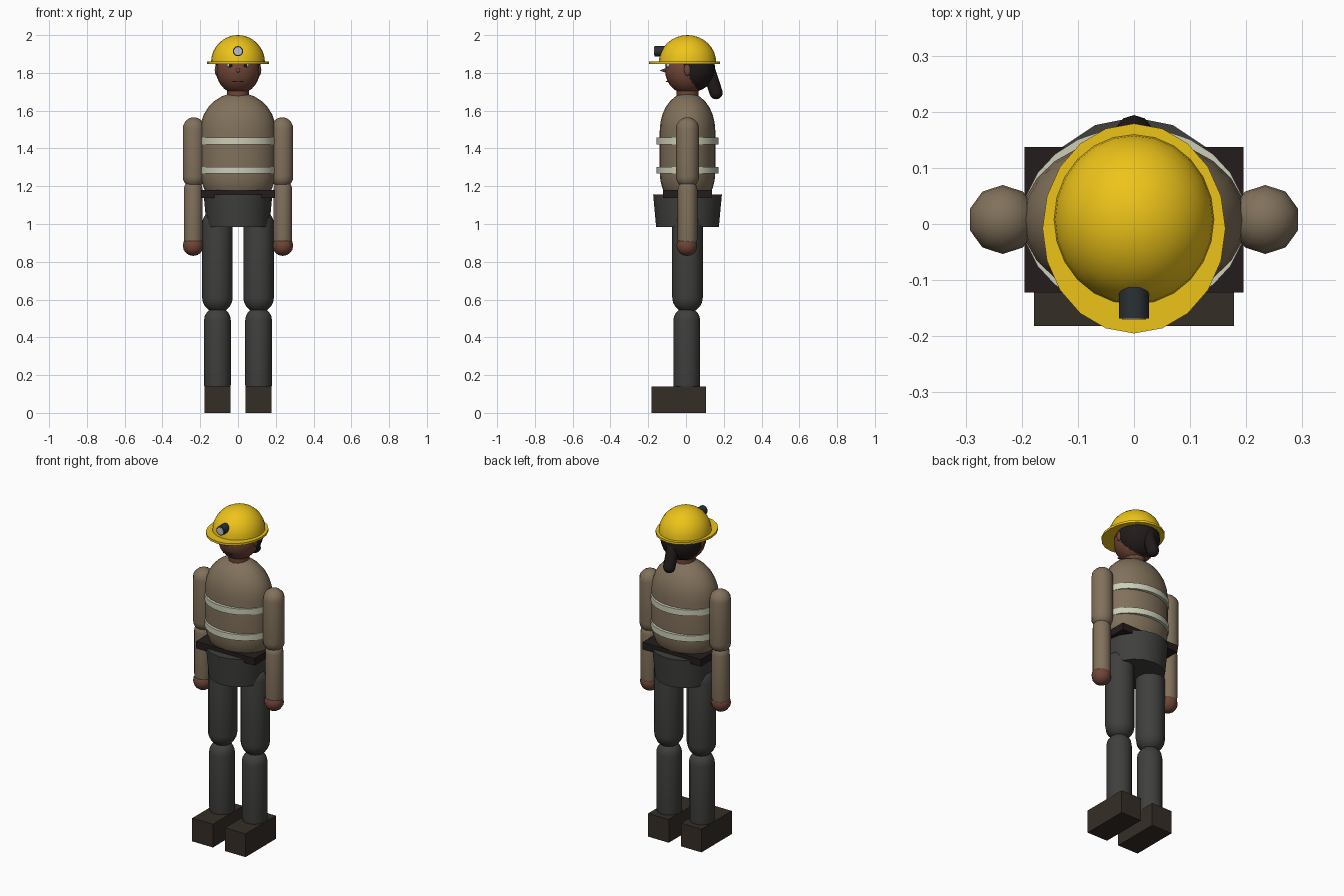
import bpy, bmesh, math
from mathutils import Vector, Matrix

if "Cube" in bpy.data.objects:
    bpy.data.objects.remove(bpy.data.objects["Cube"])

CY = 0.008  # body axis in y


def mat(name, r, g, b):
    m = bpy.data.materials.new(name)
    m.diffuse_color = (r, g, b, 1)
    m.use_nodes = True
    m.node_tree.nodes["Principled BSDF"].inputs["Base Color"].default_value = m.diffuse_color
    return m


SHIRT = mat("shirt", 0.22, 0.165, 0.105)
TROUSER = mat("trouser", 0.05, 0.05, 0.047)
BOOT = mat("boot_leather", 0.035, 0.027, 0.02)
BELT = mat("belt_leather", 0.018, 0.012, 0.012)
SKIN = mat("skin", 0.16, 0.06, 0.037)
LIP = mat("lip", 0.09, 0.025, 0.02)
HAIR = mat("hair", 0.015, 0.011, 0.01)
YELLOW = mat("helmet_yellow", 0.85, 0.55, 0.01)
STRIPE = mat("reflective", 0.6, 0.62, 0.48)
DARK = mat("lamp_body", 0.025, 0.03, 0.035)
GLASS = mat("lamp_glass", 0.5, 0.55, 0.6)
WHITE = mat("eye_white", 0.8, 0.8, 0.8)


def finish(bm, name, material, smooth=True):
    bmesh.ops.remove_doubles(bm, verts=bm.verts, dist=1e-5)
    bmesh.ops.recalc_face_normals(bm, faces=bm.faces)
    me = bpy.data.meshes.new(name)
    bm.to_mesh(me)
    bm.free()
    ob = bpy.data.objects.new(name, me)
    bpy.context.collection.objects.link(ob)
    me.materials.append(material)
    if smooth:
        bpy.ops.object.select_all(action='DESELECT')
        bpy.context.view_layer.objects.active = ob
        ob.select_set(True)
        bpy.ops.object.shade_smooth_by_angle(angle=math.radians(50))
    return ob


def lathe(name, profile, material, loc=(0, 0, 0), n=16, sx=1, sy=1, axis=(0, 0, 1)):
    """Revolve (radius, height) points, closing both ends."""
    bm = bmesh.new()
    rings = [[bm.verts.new((r * sx * math.cos(a), r * sy * math.sin(a), z))
              for a in (math.pi / 2 + math.tau * i / n for i in range(n))]
             for r, z in profile]
    for lo, hi in zip(rings, rings[1:]):
        for i in range(n):
            j = (i + 1) % n
            bm.faces.new((lo[i], lo[j], hi[j], hi[i]))
    for ring, (r, z) in ((rings[0], profile[0]), (rings[-1], profile[-1])):
        if r > 1e-4:
            bm.faces.new(ring)
    rot = Vector((0, 0, 1)).rotation_difference(Vector(axis)).to_matrix().to_4x4()
    bm.transform(Matrix.Translation(loc) @ rot)
    return finish(bm, name, material)


def capsule_profile(r, z0, z1, cap0=None, cap1=None, steps=5):
    """Rounded-end profile; cap0 and cap1 are the end heights."""
    cap0, cap1 = cap0 or r, cap1 or r
    q = [math.pi / 2 * i / steps for i in range(steps + 1)]
    low = [(r * math.sin(a), z0 + cap0 - cap0 * math.cos(a)) for a in q]
    high = [(r * math.cos(a), z1 - cap1 + cap1 * math.sin(a)) for a in q]
    return low + high


def ball(name, loc, size, material, n=16, steps=8):
    bm = bmesh.new()
    bmesh.ops.create_uvsphere(bm, u_segments=n, v_segments=steps, radius=1)
    bm.transform(Matrix.Translation(loc) @ Matrix.Diagonal((*size, 1)))
    return finish(bm, name, material)


def box(name, lo, hi, material):
    lo, hi = Vector(lo), Vector(hi)
    bm = bmesh.new()
    bmesh.ops.create_cube(bm, size=1)
    bm.transform(Matrix.Translation((lo + hi) / 2) @ Matrix.Diagonal((*(hi - lo), 1)))
    return finish(bm, name, material, False)


# limbs, boots and paired face parts
for side, s in (("left", 1), ("right", -1)):
    ax, lx = 0.234 * s, 0.109 * s
    lathe(side + "_upper_arm", capsule_profile(0.0615, 1.19, 1.565), SHIRT, (ax, CY, 0), 10)
    lathe(side + "_forearm", capsule_profile(0.052, 0.865, 1.235), SHIRT, (ax + 0.003 * s, CY, 0), 10)
    ball(side + "_hand", (ax + 0.003 * s, 0.005, 0.885), (0.055, 0.055, 0.054), SKIN, 12)
    lathe(side + "_thigh", capsule_profile(0.081, 0.53, 1.08), TROUSER, (lx, CY, 0), 12)
    lathe(side + "_shin", capsule_profile(0.071, 0.08, 0.56), TROUSER, (lx, 0.004, 0), 12)
    box(side + "_boot", (lx - 0.069, -0.182, 0), (lx + 0.069, 0.107, 0.14), BOOT)
    ball(side + "_ear", (0.11 * s, 0.008, 1.815), (0.014, 0.02, 0.032), SKIN, 10, 6)
    ball(side + "_eye", (0.041 * s, -0.092, 1.84), (0.019, 0.014, 0.013), WHITE, 10, 6)
    ball(side + "_pupil", (0.039 * s, -0.104, 1.84), (0.009, 0.006, 0.009), HAIR, 8, 6)

# hips, belt and torso
lathe("hips", [(0.166, 0.983), (0.182, 1.157)], TROUSER, (0, CY, 0), 16)
box("belt", (-0.195, -0.122, 1.137), (0.195, 0.137, 1.18), BELT)
lathe("torso", capsule_profile(0.2, 1.08, 1.695, 0.19, 0.2, 7), SHIRT, (0, CY, 0), 24, 1, 0.735)
for i, z in enumerate((1.285, 1.44)):
    lathe("reflective_band_%d" % (i + 1), [(1, z - 0.018), (1, z + 0.018)], STRIPE,
          (0, CY, 0), 24, 0.199, 0.165)

# neck, head and hair
lathe("neck", [(0.058, 1.64), (0.058, 1.74)], SKIN, (0, CY, 0), 12)
ball("head", (0, CY, 1.81), (0.115, 0.118, 0.122), SKIN, 20, 14)
ball("hair", (0, 0.035, 1.824), (0.121, 0.119, 0.124), HAIR, 20, 14)
lathe("ponytail", capsule_profile(0.035, 0, 0.20), HAIR, (0, 0.17, 1.662), 10,
      axis=(0, -0.31, 0.95))
lathe("nose", [(0.017, 0), (0, 0.045)], SKIN, (0, -0.095, 1.813), 8, axis=(0, -1, 0))
box("mouth", (-0.028, -0.105, 1.752), (0.028, -0.09, 1.758), LIP)

# helmet dome, brim and lamp
dome = [(math.cos(a), 1.855 + 0.145 * math.sin(a))
        for a in (math.pi / 2 * i / 8 for i in range(9))]
lathe("helmet_dome", dome, YELLOW, (0, CY, 0), 24, 0.143, 0.152)
lathe("helmet_brim", [(1, 1.848), (1, 1.861)], YELLOW, (0, -0.008, 0), 20, 0.163, 0.187)
lathe("helmet_lamp", [(0.027, 0), (0.027, 0.06)], DARK, (0, -0.108, 1.915), 16, axis=(0, -1, 0))
lathe("lamp_lens", [(0.021, 0), (0.021, 0.006)], GLASS, (0, -0.164, 1.915), 16, axis=(0, -1, 0))
